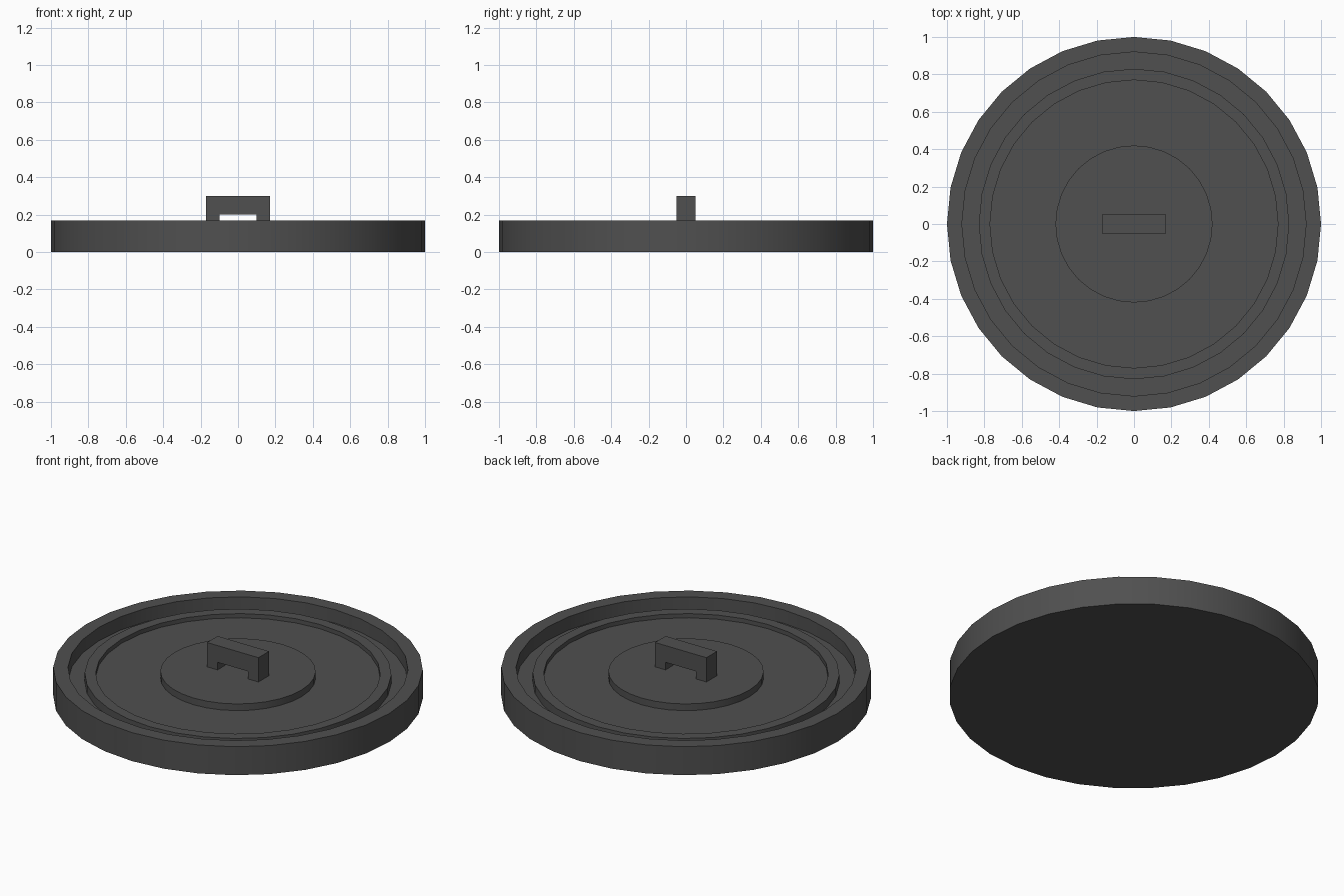
import bpy, bmesh, math

if "Cube" in bpy.data.objects:
    bpy.data.objects.remove(bpy.data.objects["Cube"])

SIDES = 32

dark = bpy.data.materials.new("dark_grey")
dark.diffuse_color = (0.08, 0.08, 0.08, 1)
dark.use_nodes = True
dark.node_tree.nodes["Principled BSDF"].inputs["Base Color"].default_value = dark.diffuse_color


def finish(name, bm):
    bmesh.ops.recalc_face_normals(bm, faces=bm.faces[:])
    mesh = bpy.data.meshes.new(name)
    bm.to_mesh(mesh)
    bm.free()
    mesh.materials.append(dark)
    obj = bpy.data.objects.new(name, mesh)
    bpy.context.collection.objects.link(obj)
    return obj


def lathe(name, profile):
    """Revolve (radius, z) points around z, capping both ends."""
    bm = bmesh.new()
    rings = []
    for r, z in profile:
        rings.append([bm.verts.new((r * math.cos(2 * math.pi * i / SIDES),
                                    r * math.sin(2 * math.pi * i / SIDES), z))
                      for i in range(SIDES)])
    for a, b in zip(rings, rings[1:]):
        for i in range(SIDES):
            j = (i + 1) % SIDES
            bm.faces.new((a[i], a[j], b[j], b[i]))
    bm.faces.new(rings[0])
    bm.faces.new(rings[-1])
    obj = finish(name, bm)
    bpy.context.view_layer.objects.active = obj
    obj.select_set(True)
    bpy.ops.object.shade_smooth_by_angle(angle=math.radians(30))
    obj.select_set(False)
    return obj


# Round lid: outer rim, gutter, raised ring, recessed floor, central boss
lathe("lid", [(1.0, 0.0), (1.0, 0.17), (0.92, 0.17), (0.92, 0.09),
              (0.83, 0.09), (0.83, 0.14), (0.77, 0.14), (0.77, 0.115),
              (0.42, 0.115), (0.42, 0.155)])

# Bridge handle: half outline mirrored, extruded along y
half = [(0.10, 0.20), (0.10, 0.155), (0.17, 0.155), (0.17, 0.30)]
outline = half + [(-x, z) for x, z in reversed(half)]
bm = bmesh.new()
face = bm.faces.new([bm.verts.new((x, -0.05, z)) for x, z in outline])
geom = bmesh.ops.extrude_face_region(bm, geom=[face])["geom"]
bmesh.ops.translate(bm, vec=(0, 0.10, 0),
                    verts=[v for v in geom if isinstance(v, bmesh.types.BMVert)])
finish("handle", bm)
